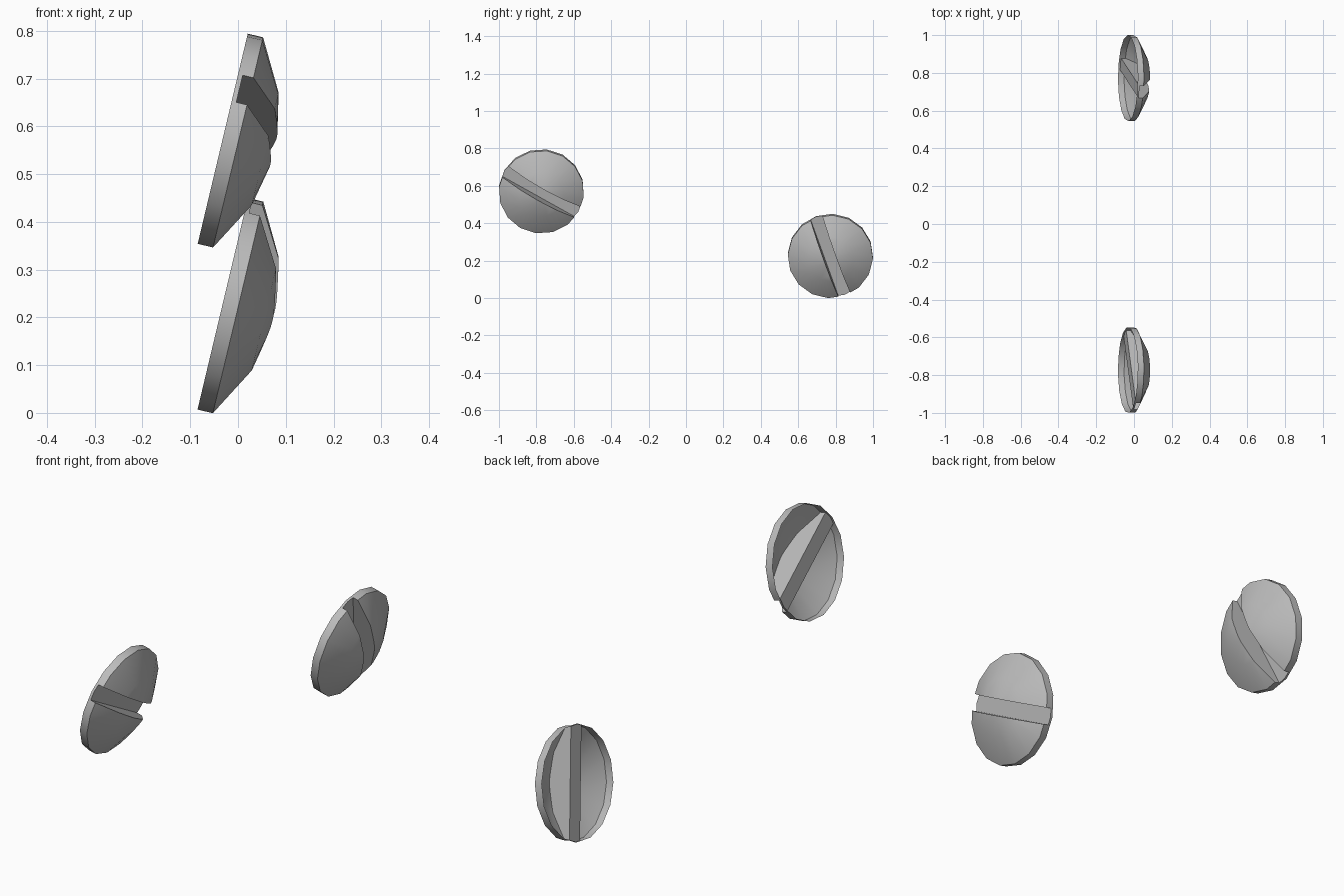
import bpy, bmesh, math
from mathutils import Vector, Matrix

if "Cube" in bpy.data.objects:
    bpy.data.objects.remove(bpy.data.objects["Cube"])

TILT = math.radians(13.4)
SIDES = 16
HALF_SLOT = 0.0335      # half width of the slot
FLOOR = 0.01            # height of slot floor above the open back
PROFILE = [(0.228, 0.0), (0.228, 0.033), (0.122, 0.0915)]
APEX = 0.1165

grey = bpy.data.materials.new("steel grey")
grey.diffuse_color = (0.5, 0.5, 0.5, 1)
grey.use_nodes = True
grey.node_tree.nodes["Principled BSDF"].inputs["Base Color"].default_value = grey.diffuse_color


def slotted_head(name, centre, slot_deg):
    bm = bmesh.new()
    # open-backed domed shell
    rings = [[bm.verts.new((r * math.cos(2 * math.pi * i / SIDES),
                            r * math.sin(2 * math.pi * i / SIDES), h))
              for i in range(SIDES)] for r, h in PROFILE]
    top = bm.verts.new((0, 0, APEX))
    for i in range(SIDES):
        j = (i + 1) % SIDES
        for a, b in zip(rings, rings[1:]):
            bm.faces.new((a[i], a[j], b[j], b[i]))
        bm.faces.new((rings[-1][i], rings[-1][j], top))

    # cut the slot out of the shell
    for co, no in (((0, HALF_SLOT, 0), (0, 1, 0)),
                   ((0, -HALF_SLOT, 0), (0, 1, 0)),
                   ((0, 0, FLOOR), (0, 0, 1))):
        bmesh.ops.bisect_plane(bm, geom=bm.verts[:] + bm.edges[:] + bm.faces[:],
                               plane_co=co, plane_no=no, dist=1e-6)
    gone = []
    for f in bm.faces:
        c = f.calc_center_median()
        if abs(c.y) < HALF_SLOT and c.z > FLOOR:
            gone.append(f)
    bmesh.ops.delete(bm, geom=gone, context='FACES')

    # slot walls
    eps = 1e-5
    for s in (1, -1):
        wall = [v for v in bm.verts
                if abs(v.co.y - s * HALF_SLOT) < eps and v.co.z > FLOOR - eps]
        wall.sort(key=lambda v: math.atan2(v.co.z - FLOOR - 0.005, v.co.x))
        if s < 0:
            wall.reverse()
        bm.faces.new(wall)
    # slot floor
    floor = [v for v in bm.verts
             if abs(v.co.y) < HALF_SLOT + eps and abs(v.co.z - FLOOR) < eps]
    floor.sort(key=lambda v: math.atan2(v.co.y, v.co.x))
    bm.faces.new(floor)
    bmesh.ops.recalc_face_normals(bm, faces=bm.faces[:])
    if floor[0].link_faces and sum(f.normal.z * f.calc_area() for f in bm.faces) < 0:
        bmesh.ops.reverse_faces(bm, faces=bm.faces[:])

    me = bpy.data.meshes.new(name)
    bm.to_mesh(me)
    bm.free()
    me.materials.append(grey)
    ob = bpy.data.objects.new(name, me)
    bpy.context.collection.objects.link(ob)

    # dome faces +x and leans slightly down; slot turned in the head's plane
    u = Vector((0, 1, 0))
    v = Vector((math.sin(TILT), 0, math.cos(TILT)))
    frame = Matrix((u, v, u.cross(v))).transposed().to_4x4()
    ob.matrix_world = (Matrix.Translation(centre) @ frame
                       @ Matrix.Rotation(math.radians(slot_deg), 4, 'Z'))
    bpy.ops.object.select_all(action='DESELECT')
    ob.select_set(True)
    bpy.context.view_layer.objects.active = ob
    bpy.ops.object.shade_smooth_by_angle(angle=math.radians(30))


slotted_head("upper_screw_head", (-0.032, -0.773, 0.574), -29.8)
slotted_head("lower_screw_head", (-0.032, 0.772, 0.2285), -70.5)
